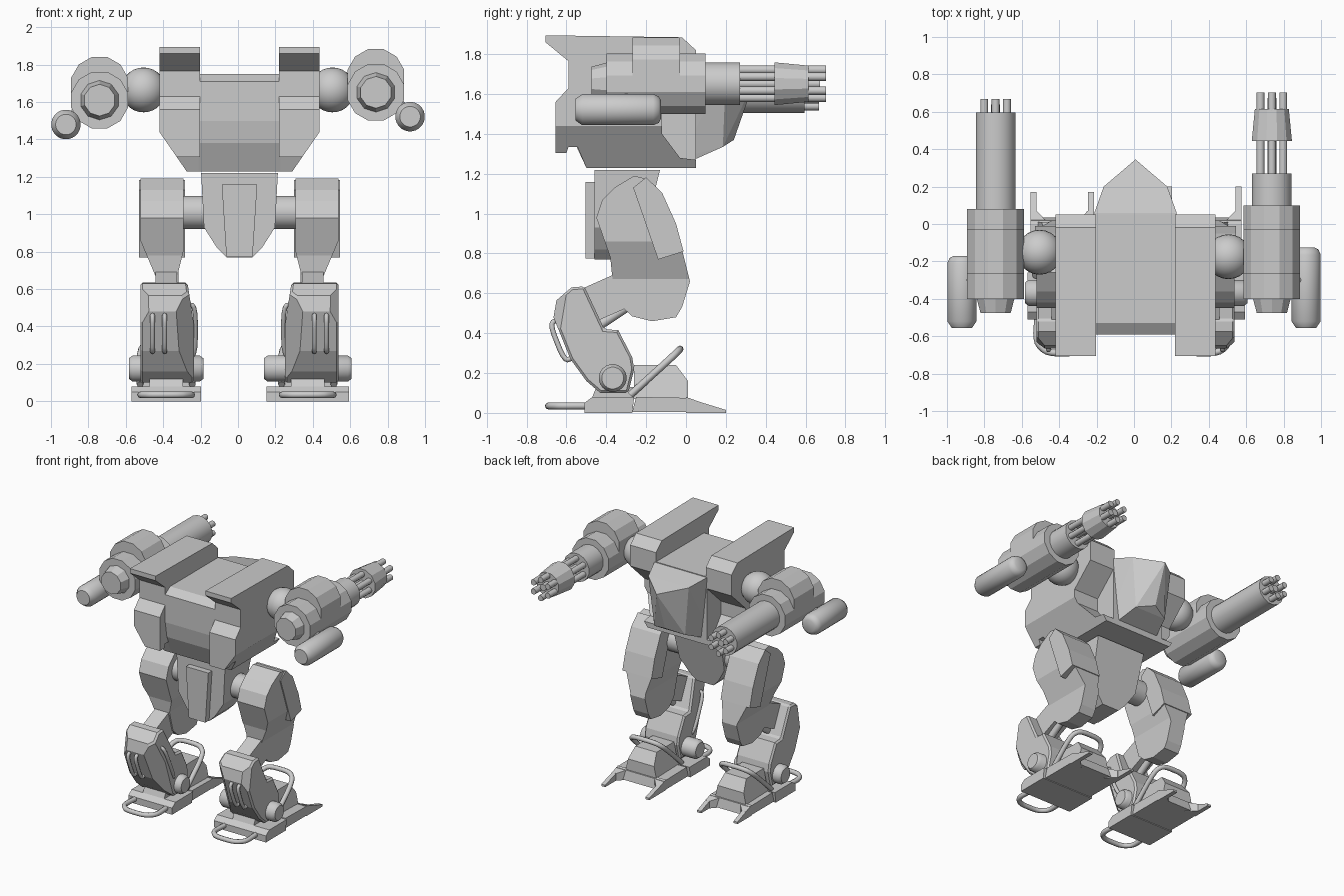
import bpy, bmesh, math
from mathutils import Vector

if "Cube" in bpy.data.objects:
    bpy.data.objects.remove(bpy.data.objects["Cube"])

steel = bpy.data.materials.new("light_grey_steel")
steel.use_nodes = True
GREY = (0.6, 0.6, 0.6, 1)
steel.diffuse_color = GREY
steel.node_tree.nodes["Principled BSDF"].inputs["Base Color"].default_value = GREY
CX = 0.008  # centre line of the body


def finish(name, bm, smooth=False):
    bmesh.ops.recalc_face_normals(bm, faces=bm.faces)
    me = bpy.data.meshes.new(name)
    bm.to_mesh(me)
    bm.free()
    me.materials.append(steel)
    ob = bpy.data.objects.new(name, me)
    bpy.context.collection.objects.link(ob)
    if smooth:
        bpy.context.view_layer.objects.active = ob
        ob.select_set(True)
        bpy.ops.object.shade_smooth_by_angle(angle=math.radians(40))
        ob.select_set(False)
    return ob


def prism(name, profile, x0, x1, cuts=(), bevel=0):
    """Extrude a (y, z) profile along x, then slice off corners by (point, normal)."""
    bm = bmesh.new()
    face = bm.faces.new([bm.verts.new((x0, y, z)) for y, z in profile])
    new = bmesh.ops.extrude_face_region(bm, geom=[face])["geom"]
    bmesh.ops.translate(bm, vec=(x1 - x0, 0, 0), verts=[v for v in new if isinstance(v, bmesh.types.BMVert)])
    for co, no in cuts:
        bmesh.ops.bisect_plane(bm, geom=bm.verts[:] + bm.edges[:] + bm.faces[:],
                               plane_co=co, plane_no=no, clear_outer=True)
        bmesh.ops.holes_fill(bm, edges=[e for e in bm.edges if e.is_boundary])
    ob = finish(name, bm)
    if bevel:
        mod = ob.modifiers.new("chamfer", "BEVEL")
        mod.width, mod.segments, mod.angle_limit = bevel, 1, math.radians(60)
    return ob


def hull(name, points):
    bm = bmesh.new()
    for p in points:
        bm.verts.new(p)
    bmesh.ops.convex_hull(bm, input=bm.verts[:])
    bmesh.ops.dissolve_limit(bm, angle_limit=0.02, verts=bm.verts[:], edges=bm.edges[:])
    return finish(name, bm)


def lathe(name, start, axis, rings, sides=12, smooth=False):
    """Solid of revolution; rings are (distance along axis, radius)."""
    bm = bmesh.new()
    rot = Vector((0, 0, 1)).rotation_difference(Vector(axis))
    loops = [[bm.verts.new(Vector(start) + rot @ Vector((r * math.cos(a), r * math.sin(a), d)))
              for a in [2 * math.pi * (i + 0.5) / sides for i in range(sides)]] for d, r in rings]
    for lo, hi in zip(loops, loops[1:]):
        for i in range(sides):
            j = (i + 1) % sides
            bm.faces.new((lo[i], lo[j], hi[j], hi[i]))
    bm.faces.new(loops[0])
    bm.faces.new(loops[-1])
    return finish(name, bm, smooth)


def rod(name, path, r):
    """Round bar bent smoothly at its corners."""
    pts = [Vector(p) for p in path]
    for _ in range(2):
        cut = [pts[0]]
        for a, b in zip(pts, pts[1:]):
            cut += [a.lerp(b, 0.2), a.lerp(b, 0.8)]
        pts = cut + [pts[-1]]
    cu = bpy.data.curves.new(name, "CURVE")
    cu.dimensions, cu.bevel_depth, cu.bevel_resolution, cu.use_fill_caps = "3D", r, 2, True
    sp = cu.splines.new("POLY")
    sp.points.add(len(pts) - 1)
    for p, v in zip(sp.points, pts):
        p.co = (*v, 1)
    cu.materials.append(steel)
    bpy.context.collection.objects.link(bpy.data.objects.new(name, cu))


# Torso core, cockpit nose and pelvis
prism("torso_core", [(-.53, 1.75), (-.59, 1.71), (-.59, 1.5), (-.57, 1.38), (-.5, 1.23), (.05, 1.23), (.05, 1.75)],
      CX - .22, CX + .22)
nose = [(0, .345, 1.67), (0, .24, 1.37)]
for s in (-1, 1):
    nose += [(s * x, y, z) for x, y, z in ((.22, -.12, 1.75), (.22, .06, 1.745), (.17, .2, 1.71), (.2, -.12, 1.4),
                                           (.2, -.03, 1.28), (.17, .05, 1.275), (.13, .185, 1.335))]
hull("cockpit_nose", [(CX + x, y, z) for x, y, z in nose])
shape = [(.205, 1.22), (.19, .93), (.12, .82), (.07, .77)]
hull("pelvis", [(CX + s * x, y, z) for s in (-1, 1) for x, z in shape for y in (-.46, -.13 - (1.22 - z) * .25)])
hull("pelvis_panel", [(CX + s * x, y, z) for s in (-1, 1) for x, z in ((.095, 1.16), (.07, .775))
                      for y in (-.505, -.4)])

POD = [(-.705, 1.895), (-.02, 1.885), (.05, 1.82), (.05, 1.66), (-.12, 1.5), (-.12, 1.4), (-.03, 1.28),
       (.05, 1.27), (.05, 1.23), (-.5, 1.23), (-.545, 1.335), (-.59, 1.335), (-.6, 1.305), (-.655, 1.305),
       (-.655, 1.56), (-.59, 1.63), (-.59, 1.765), (-.705, 1.86)]
THIGH = [(-.36, 1.13), (-.26, 1.19), (-.2, 1.175), (-.13, 1.1), (-.06, .95), (-.02, .82), (.02, .66), (-.02, .53),
         (-.05, .48), (-.17, .46), (-.27, .485), (-.33, .54), (-.37, .68), (-.38, .78), (-.45, .98), (-.42, 1.07)]
SHIN = [(-.51, .635), (-.575, .63), (-.65, .565), (-.665, .48), (-.58, .27), (-.5, .16), (-.43, .1), (-.29, .1),
        (-.26, .22), (-.27, .28), (-.34, .415), (-.41, .42)]


def body_side(s, side):
    def X(x):
        return CX + s * x

    def bar(name, path, r):
        rod(f"{side}_{name}", [(X(x), y, z) for x, y, z in path], r)

    # Torso side pod with its lower outer edge sliced away
    prism(f"{side}_torso_pod", POD, X(.21), X(.428), [((X(.428), 0, 1.44), (s * .21, 0, -.145))])

    # Hip, and a thigh that is wide above and narrow below
    lathe(f"{side}_hip_axle", (X(.15), -.29, 1.01), (s, 0, 0), [(0, .09), (.18, .09)], 20, True)
    prism(f"{side}_thigh_core", THIGH, X(.325), X(.45))
    prism(f"{side}_thigh_shell", THIGH, X(.3), X(.53),
          [((X(.53), 0, .86), (s * .2, 0, -.085)), ((X(.3), 0, .8), (-s * .1, 0, -.025))])
    prism(f"{side}_thigh_plate", [(-.265, 1.13), (-.2, 1.182), (-.12, 1.105), (-.05, .95), (-.012, .81), (-.14, .77)],
          X(.292), X(.538))

    # Knee link, piston and shin
    prism(f"{side}_knee_link", [(-.53, .62), (-.35, .7), (-.29, .53), (-.45, .46)], X(.335), X(.45))
    lathe(f"{side}_knee_piston", (X(.4), -.45, .43), (0, .83, .55), [(0, .025), (.2, .025)], 12, True)
    prism(f"{side}_shin", SHIN, X(.242), X(.53), [((X(.245), 0, .42), (-s * .97, 0, .15)),
          ((X(.53), -.62, .48), (s * .6, -.6, .1)), ((X(.25), -.55, .4), (-s * .6, -.6, -.2))], .012)
    for x in (.4, .465):
        bar("shin_grip", [(x, -.63, .47), (x, -.685, .45), (x, -.61, .26), (x, -.56, .28)], .013)
    bar("shin_inner_handle", [(.29, -.56, .52), (.235, -.56, .51), (.235, -.44, .25), (.29, -.42, .23)], .013)

    # Ankle and foot
    mid, half, tip = (.365, .22, .2) if s > 0 else (.392, .185, .17)
    lathe(f"{side}_ankle", (X(mid - half - .015), -.368, .175), (s, 0, 0),
          [(0, .055), (.02, .07), (2 * half + .01, .07), (2 * half + .03, .055)], 20, True)
    prism(f"{side}_heel_plate", [(-.47, .08), (-.51, .05), (-.51, 0), (-.27, 0), (-.26, .08)], X(mid - half), X(mid + half))
    prism(f"{side}_heel_block", [(-.47, .08), (-.45, .13), (-.24, .13), (-.24, .08)], X(mid - .09), X(mid + .09))
    prism(f"{side}_foot_plate", [(-.25, .08), (-.27, .005), (.035, .005), (.02, .075)], X(mid - half * .92), X(mid + half * .92))
    hull(f"{side}_instep", [(X(mid + t * w), y, z) for t in (-1, 1) for w, y, z in
         ((.13, -.26, .07), (.13, .01, .07), (.11, .01, .16), (.09, -.05, .24), (.09, -.26, .24))])
    for t in (-1, 1):
        o = mid + t * half * .92
        hull(f"{side}_toe_root", [(X(o - t * w), y, z) for w, y, h in ((0, 0, .08), (.1, 0, .08), (.035, .07, .055),
             (0, .07, .055)) for z in (0, h)])
        hull(f"{side}_toe", [(X(o - t * w), y, z) for w in (0, .033) for y, h in ((.06, .058), (tip, .015)) for z in (0, h)])
    bar("foot_hoop", [(mid - .14, -.28, .09), (mid - .14, -.07, .28), (mid - .09, -.03, .32),
                      (mid + .09, -.03, .32), (mid + .14, -.07, .28), (mid + .14, -.28, .09)], .018)
    bar("heel_hoop", [(mid - .13, -.48, .035), (mid - .14, -.63, .035), (mid - .08, -.69, .035),
                      (mid + .08, -.69, .035), (mid + .14, -.63, .035), (mid + .13, -.48, .035)], .018)


body_side(1, "left")
body_side(-1, "right")


def gun_arm(side, x, z, front, collar, tip, cap):
    """Shoulder ball, gun housing, barrel cluster and side canister."""
    s = 1 if x > 0 else -1
    fwd = (0, 1, 0)
    bm = bmesh.new()
    bmesh.ops.create_uvsphere(bm, u_segments=24, v_segments=14, radius=.12)
    bmesh.ops.translate(bm, vec=(s * .505, -.163 - s * .012, 1.665), verts=bm.verts)
    finish(f"{side}_shoulder_ball", bm, True)
    lathe(f"{side}_gun_housing", (x, -.4, z), fwd, [(0, .157), (front + .4, .157)])
    ring = [(.157 * math.cos(a), .157 * math.sin(a)) for a in [math.pi * (i + .5) / 6 for i in range(12)]]
    hull(f"{side}_gun_hump", [(x + dx, y, z + dz + up) for dx, dz in ring for up in (0, .08) for y in (-.268, -.03)])
    lathe(f"{side}_gun_rear_cap", (x, -.475, z), fwd, [(0, .085), (.08, .107)], 10)
    lathe(f"{side}_barrel_sleeve", (x, front - .02, z), fwd, [(0, .108), (collar - front + .02, .108)], 16, True)
    for i in range(6):
        a = math.pi * (i + .5) / 3
        lathe(f"{side}_barrel", (x + .07 * math.cos(a), collar - .02, z + .07 * math.sin(a)), fwd,
              [(0, .022), (tip - collar + .02, .022)], 10, True)
    lathe(f"{side}_centre_barrel", (x, collar - .02, z), fwd, [(0, .025), (tip - collar - .01, .025)], 10, True)
    cz = z - .13
    length = cap + .555
    lathe(f"{side}_canister", (s * .92, -.555, cz), fwd, [(0, .055), (.035, .079), (length - .04, .079),
                                                         (length - .012, .067), (length, .045)], 24, True)
    rod(f"{side}_canister_mount", [(x + s * .1, -.3, z - .06), (s * .92, -.3, cz)], .04)


gun_arm("left", .737, 1.652, .098, .27, .703, -.125)
gun_arm("right", -.74, 1.61, .08, .595, .668, -.17)
lathe("left_muzzle_collar", (.737, .445, 1.652), (0, 1, 0), [(0, .111), (.17, .094)], 12)
